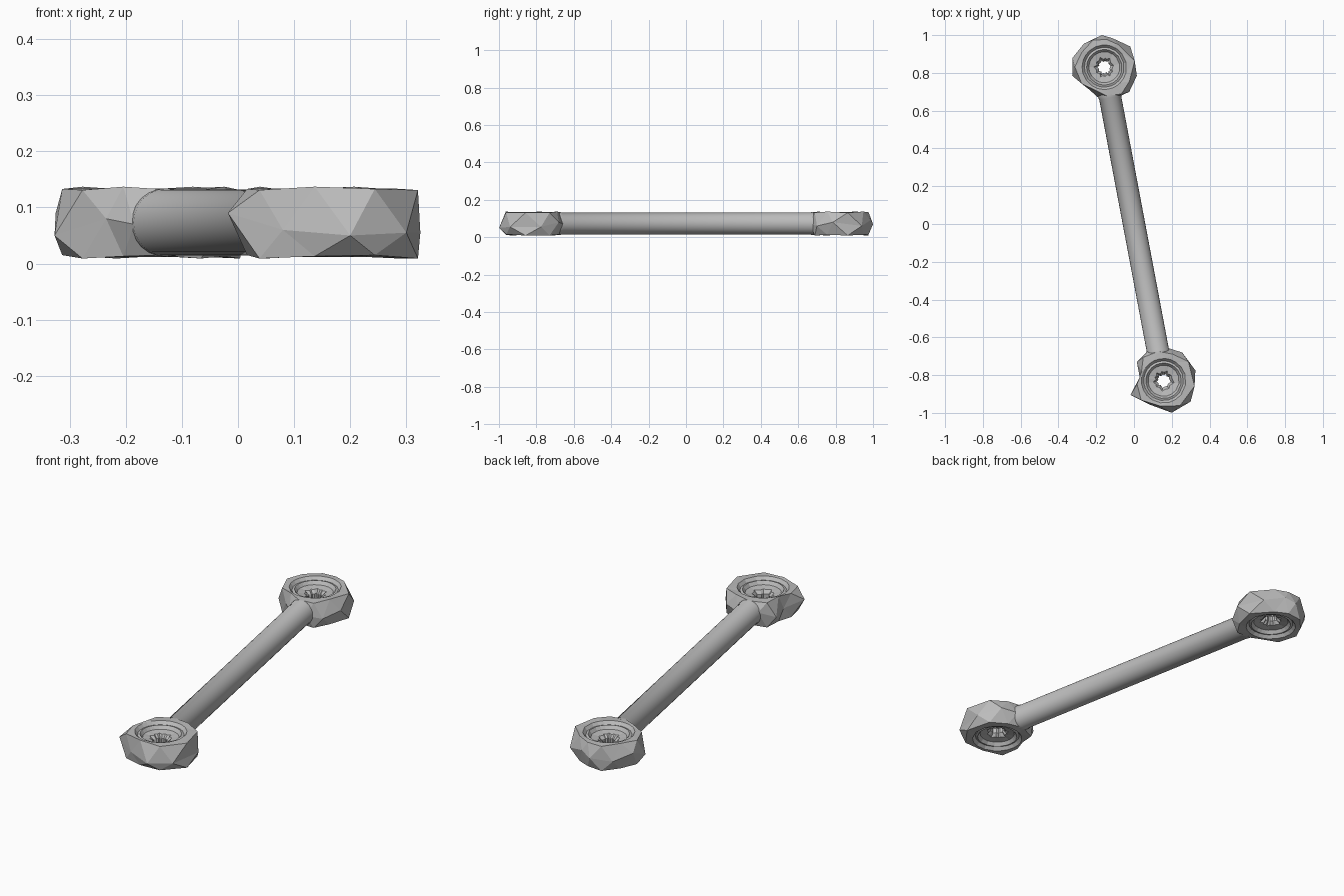
import bpy, bmesh
from math import atan2, cos, sin, pi, tau
from mathutils import Vector

cube = bpy.data.objects.get("Cube")
if cube:
    bpy.data.objects.remove(cube)

MID = 0.073  # height of the centre plane
grey = bpy.data.materials.new("plain grey")
grey.use_nodes = True
GREY = (0.5, 0.5, 0.5, 1)
grey.diffuse_color = GREY
grey.node_tree.nodes["Principled BSDF"].inputs["Base Color"].default_value = GREY


def finish(bm, name):
    bmesh.ops.recalc_face_normals(bm, faces=bm.faces)
    mesh = bpy.data.meshes.new(name)
    bm.to_mesh(mesh)
    bm.free()
    mesh.materials.append(grey)
    obj = bpy.data.objects.new(name, mesh)
    bpy.context.collection.objects.link(obj)
    return obj


def knob(name, centre, outline):
    """Faceted ring: rough outer wall, flat rims, dished faces, open bore."""
    bm = bmesh.new()
    n = len(outline)

    def vert(angle, radius, z):
        return bm.verts.new((centre[0] + radius * cos(angle),
                             centre[1] + radius * sin(angle), z))

    girdle = [bm.verts.new((centre[0] + x, centre[1] + y, z)) for x, y, z in outline]
    angles = [atan2(y, x) % tau for x, y, z in outline]
    angles[0] = atan2(outline[0][1], outline[0][0])
    angles.append(angles[0] + tau)
    radii = [Vector(p[:2]).length for p in outline]
    fine = []
    for a, b in zip(angles, angles[1:]):
        fine += [(a + b) / 2, b]

    bores = []
    for side in (1, -1):
        # Outer rim, staggered against the girdle so the wall becomes triangles
        rim = []
        for i in range(n):
            reach = (radii[i] + radii[(i + 1) % n]) / 2 * (0.93, 0.84, 0.89)[i % 3]
            lift = (0.058, 0.064, 0.06)[(i + (side < 0)) % 3]
            rim.append(vert(fine[2 * i], reach, MID + side * lift))
        for i in range(n):
            j = (i + 1) % n
            bm.faces.new((girdle[i], girdle[j], rim[i]))
            bm.faces.new((rim[i], girdle[j], rim[j]))

        # Concentric steps down to the bore
        steps = [(0.118, 0.061), (0.105, 0.046), (0.094, 0.05),
                 (0.082, 0.034), (0.05, 0.028), (0.034, 0.012)]
        rings = []
        for k, (radius, lift) in enumerate(steps):
            ring = []
            for i, a in enumerate(fine):
                wobble = (1, 0.82, 1.12, 0.9)[i % 4] if k >= 4 else 1
                ring.append(vert(a, radius * wobble, MID + side * lift))
            rings.append(ring)
        lip, m = rings[0], 2 * n
        for i in range(n):
            j, a, b, c = (i + 1) % n, 2 * i, 2 * i + 1, (2 * i + 2) % m
            bm.faces.new((rim[i], lip[a], lip[b]))
            bm.faces.new((rim[i], lip[b], rim[j]))
            bm.faces.new((rim[j], lip[b], lip[c]))
        for outer, inner in zip(rings, rings[1:]):
            for i in range(m):
                j = (i + 1) % m
                bm.faces.new((outer[i], outer[j], inner[j], inner[i]))
        bores.append(rings[-1])

    # Bore wall
    for i in range(2 * n):
        j = (i + 1) % (2 * n)
        bm.faces.new((bores[0][i], bores[0][j], bores[1][j], bores[1][i]))
    return finish(bm, name)


# Rough ends, outlines anticlockwise around each bore
knob("back_knob", (-0.157, 0.83), [
    (.172, -.045, .08), (.137, .11, .06), (.04, .155, .09), (-.013, .17, .07),
    (-.108, .125, .06), (-.168, .05, .09), (-.17, -.045, .05), (-.078, -.12, .08),
    (-.028, -.165, .07), (.06, -.165, .07), (.132, -.13, .06)])
knob("front_knob", (0.157, -0.83), [
    (.168, .055, .055), (.098, .15, .08), (.018, .175, .07), (-.082, .16, .09),
    (-.142, .1, .06), (-.127, .02, .07), (-.175, -.075, .09), (-.077, -.125, .06),
    (.043, -.169, .05), (.143, -.11, .055)])

# Connecting rod with a slight collar at each end
axis = Vector((-0.13, 0.69, 0))
along = axis.normalized()
across = Vector((along.y, -along.x, 0))
bm = bmesh.new()
SIDES = 24
loops = []
for t, radius in ((-1, .061), (-.97, .061), (-.965, .059),
                  (.965, .059), (.97, .061), (1, .061)):
    loops.append([bm.verts.new(axis * t + across * radius * cos(i * tau / SIDES)
                               + Vector((0, 0, MID + radius * sin(i * tau / SIDES))))
                  for i in range(SIDES)])
for one, two in zip(loops, loops[1:]):
    for i in range(SIDES):
        j = (i + 1) % SIDES
        bm.faces.new((one[i], one[j], two[j], two[i]))
bm.faces.new(loops[0])
bm.faces.new(loops[-1])
rod = finish(bm, "rod")
bpy.ops.object.select_all(action="DESELECT")
rod.select_set(True)
bpy.context.view_layer.objects.active = rod
bpy.ops.object.shade_smooth_by_angle(angle=pi / 6)
